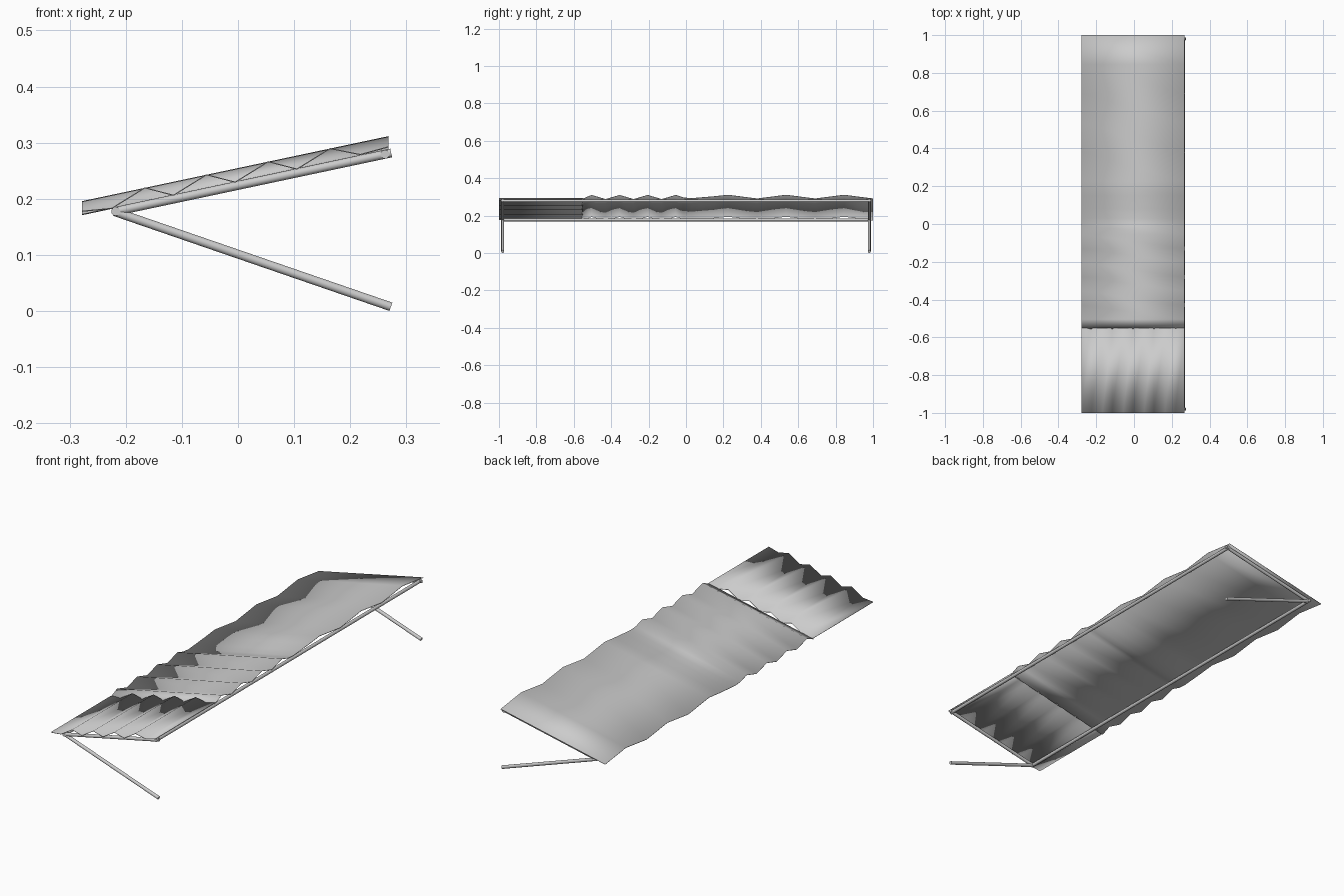
import bpy, math
from mathutils import Vector

if "Cube" in bpy.data.objects:
    bpy.data.objects.remove(bpy.data.objects["Cube"])

XL, XR = -0.278, 0.268
SLOPE = 0.212


def base(x):
    # height of the sloping frame line
    return 0.177 + SLOPE * (x + 0.22)


def sheet(name, rows):
    # rows: list of (start point, end point) pairs across the fold
    verts = [p for r in rows for p in r]
    faces = [(2*i, 2*i+2, 2*i+3, 2*i+1) for i in range(len(rows) - 1)]
    me = bpy.data.meshes.new(name)
    me.from_pydata(verts, [], faces)
    ob = bpy.data.objects.new(name, me)
    bpy.context.collection.objects.link(ob)
    m = ob.modifiers.new("thickness", 'SOLIDIFY')
    m.thickness = 0.002
    m.offset = 0
    for o in bpy.context.selected_objects:
        o.select_set(False)
    ob.select_set(True)
    bpy.context.view_layer.objects.active = ob
    bpy.ops.object.shade_smooth_by_angle(angle=math.radians(10))
    return ob


def pipe(name, a, b, r=0.0078):
    a, b = Vector(a), Vector(b)
    d = b - a
    bpy.ops.mesh.primitive_cylinder_add(vertices=24, radius=r, depth=d.length, location=(a + b) / 2)
    ob = bpy.context.object
    ob.name = name
    ob.rotation_euler = d.to_track_quat('Z', 'Y').to_euler()
    bpy.ops.object.shade_smooth_by_angle(angle=math.radians(40))


# front sheet: ridges run along y
prof = [(XL, 0.013)]
for i in range(4):
    x = -0.225 + i * 0.110
    prof += [(x, 0.007), (x + 0.059, 0.031)]
prof += [(0.218, 0.009), (XR, 0.012)]
sheet("front_roof_sheet", [((x, -1, base(x) + h), (x, -0.55, base(x) + h)) for x, h in prof])

# middle and rear sheets: ridges run along x, tight folds then wide folds
folds = [(-0.555, 0.008)]
for i in range(4):
    y = -0.505 + i * 0.15
    folds.append((y, 0.029))
    if i < 3:
        folds.append((y + 0.075, 0.007))
folds += [(-0.01, 0.015), (0.03, 0.012), (0.08, 0.016), (0.15, 0.022)]
for i in range(3):
    y = 0.225 + i * 0.31
    folds += [(y, 0.030), (y + 0.155, 0.010)]
folds[-1] = (1.0, 0.010)
sheet("rear_roof_sheet", [((XR, y, base(XR) + h), (XL, y, base(XL) + h)) for y, h in folds])

# long frame rails
for name, x in (("low_rail", -0.218), ("high_rail", 0.262)):
    pipe(name, (x, -0.988, base(x)), (x, 0.988, base(x)))

# end rails and sloping legs
for name, y in (("front", -0.98), ("back", 0.98)):
    pipe(name + "_end_rail", (-0.22, y, base(-0.22)), (0.273, y, base(0.273)))
    pipe(name + "_leg", (-0.22, y, 0.177), (0.2725, y, 0.0075))
